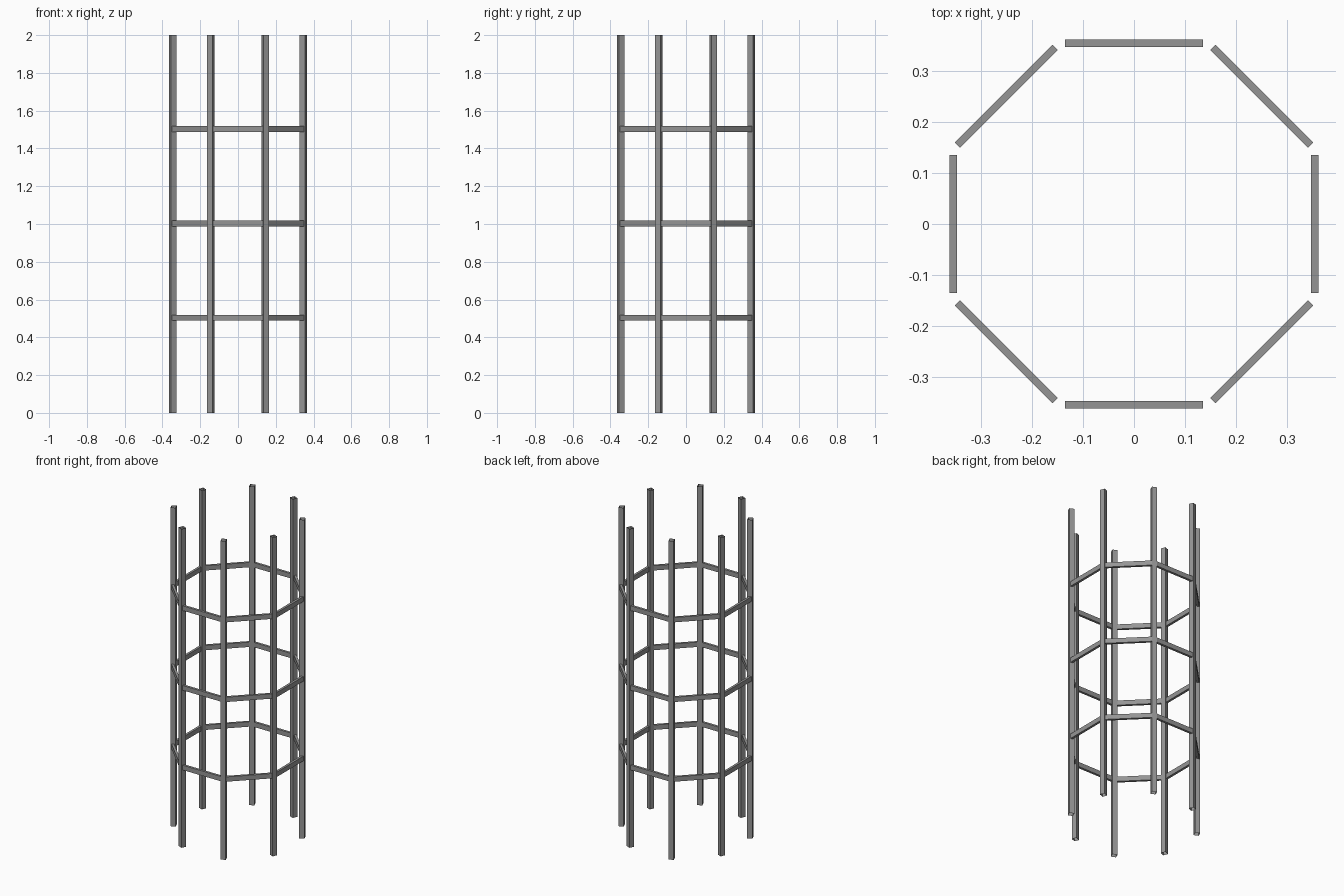
import bpy, bmesh, math
from mathutils import Matrix, Vector

if "Cube" in bpy.data.objects:
    bpy.data.objects.remove(bpy.data.objects["Cube"])

metal = bpy.data.materials.new("grey metal")
metal.diffuse_color = (0.3, 0.3, 0.3, 1)
metal.use_nodes = True
metal.node_tree.nodes["Principled BSDF"].inputs["Base Color"].default_value = metal.diffuse_color

SIDES, RADIUS, STOCK = 8, 0.375, 0.03
STEP = 2 * math.pi / SIDES


def beam(name, size, offset, angle, open_ends=False):
    """Box of the given size, moved by offset, then turned about z."""
    bm = bmesh.new()
    bmesh.ops.create_cube(bm, size=1)
    if open_ends:
        bm.normal_update()
        caps = [f for f in bm.faces if abs(f.normal.z) > 0.9]
        bmesh.ops.delete(bm, geom=caps, context='FACES_ONLY')
    bm.transform(Matrix.Rotation(angle, 4, 'Z') @ Matrix.Translation(offset)
                 @ Matrix.Diagonal(Vector((*size, 1))))
    mesh = bpy.data.meshes.new(name)
    bm.to_mesh(mesh)
    bm.free()
    mesh.materials.append(metal)
    bpy.context.collection.objects.link(bpy.data.objects.new(name, mesh))


# Upright open-ended square posts at the octagon corners
for i in range(SIDES):
    beam(f"post_{i + 1}", (STOCK, STOCK, 2), (RADIUS, 0, 1),
         (i + 0.5) * STEP, open_ends=True)

# Flat rails joining the posts, in three rings
for ring, z in enumerate((0.5, 1.0, 1.5)):
    z += 0.003
    for i in range(SIDES):
        beam(f"rail_{ring + 1}_{i + 1}", (0.015, 0.27, STOCK),
             (0.3535, 0, z), i * STEP)
